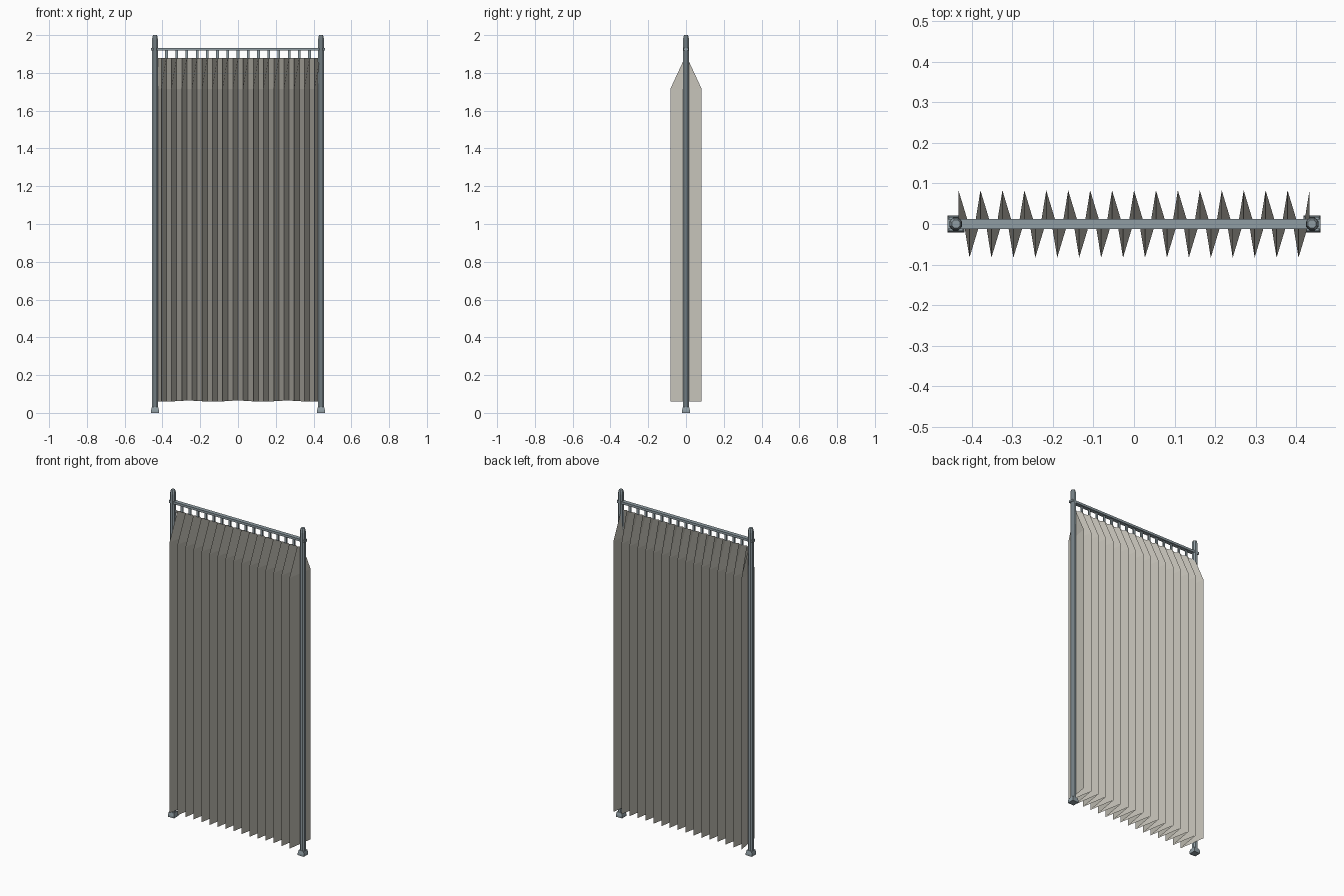
import bpy, bmesh, math

if "Cube" in bpy.data.objects:
    bpy.data.objects.remove(bpy.data.objects["Cube"])


def material(name, rgb):
    m = bpy.data.materials.new(name)
    m.diffuse_color = (*rgb, 1)
    m.use_nodes = True
    m.node_tree.nodes["Principled BSDF"].inputs["Base Color"].default_value = m.diffuse_color
    return m


METAL = material("blue grey metal", (0.28, 0.34, 0.37))
CLOTH = material("warm grey cloth", (0.56, 0.54, 0.48))


def finish(name, bm, mat):
    me = bpy.data.meshes.new(name)
    bm.to_mesh(me)
    bm.free()
    me.materials.append(mat)
    ob = bpy.data.objects.new(name, me)
    bpy.context.collection.objects.link(ob)
    return ob


def loft(name, x, sections, sides, mat, turn=0.0):
    """Stack of (radius, z) rings around a vertical axis, capped at both ends."""
    bm = bmesh.new()
    rings = []
    for r, z in sections:
        rings.append([bm.verts.new((x + r * math.cos(turn + 2 * math.pi * i / sides),
                                    r * math.sin(turn + 2 * math.pi * i / sides), z))
                      for i in range(sides)])
    for a, b in zip(rings, rings[1:]):
        for i in range(sides):
            j = (i + 1) % sides
            bm.faces.new((a[i], a[j], b[j], b[i]))
    bm.faces.new(rings[0][::-1])
    bm.faces.new(rings[-1])
    return finish(name, bm, mat)


def box(name, centre, size, mat):
    bm = bmesh.new()
    bmesh.ops.create_cube(bm, size=1)
    bmesh.ops.scale(bm, vec=size, verts=bm.verts)
    bmesh.ops.translate(bm, vec=centre, verts=bm.verts)
    return finish(name, bm, mat)


# Posts with rounded tops and square feet
for side, label in ((-1, "left"), (1, "right")):
    x = side * 0.4395
    loft(label + "_post", x,
         [(0.017, 0.01), (0.017, 1.975), (0.0145, 1.992), (0.011, 2.0)],
         8, METAL, math.pi / 8)
    q = math.sqrt(2)
    loft(label + "_foot", x,
         [(0.021 * q, 0), (0.021 * q, 0.012), (0.017 * q, 0.03)],
         4, METAL, math.pi / 4)

# Flat curtain rail
box("curtain_rail", (0, 0, 1.925), (0.92, 0.025, 0.014), METAL)

# Hangers, one above every rear fold
FOLDS = 16
HALF = 0.433
STEP = 2 * HALF / FOLDS
for i in range(FOLDS + 1):
    box(f"hanger_{i + 1}", (-HALF + i * STEP, 0, 1.9), (0.014, 0.006, 0.046), METAL)

# Pleated curtain, gathered flat at the top, with a slightly wavy hem
bm = bmesh.new()
rows = []
for i in range(2 * FOLDS + 1):
    x = -HALF + i * STEP / 2
    s = 1 if i % 2 == 0 else -1
    hem = 0.062 + 0.003 * math.cos(x * 24)
    rows.append([bm.verts.new((x, s * y, z))
                 for y, z in ((0.083, hem), (0.083, 1.715), (0.0065, 1.88))])
for a, b in zip(rows, rows[1:]):
    for k in range(2):
        bm.faces.new((a[k], b[k], b[k + 1], a[k + 1]))
finish("pleated_curtain", bm, CLOTH)
